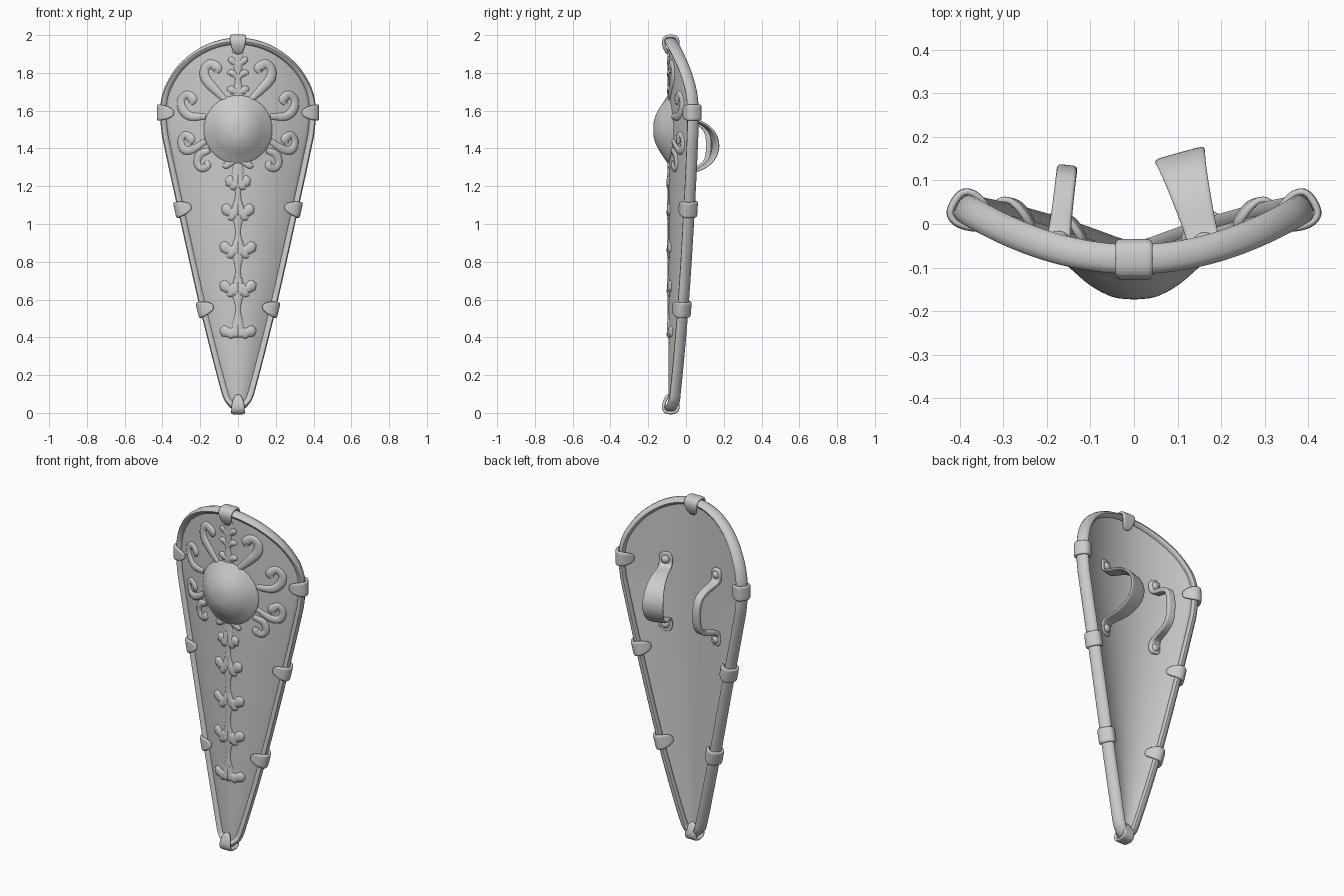
import bpy
import bmesh
import math
from mathutils import Vector

cube = bpy.data.objects.get("Cube")
if cube:
    bpy.data.objects.remove(cube)

steel = bpy.data.materials.new("grey_steel")
steel.use_nodes = True
GREY = (0.6, 0.6, 0.6, 1)
steel.diffuse_color = GREY
steel.node_tree.nodes["Principled BSDF"].inputs["Base Color"].default_value = GREY


def spline(points, steps, closed=False):
    """Smooth curve through points of any dimension."""
    n, out = len(points), []
    for i in range(n if closed else n - 1):
        idx = [i - 1, i, i + 1, i + 2]
        idx = [j % n if closed else min(max(j, 0), n - 1) for j in idx]
        a, b, c, d = (points[j] for j in idx)
        for s in range(steps):
            t = s / steps
            out.append(tuple(0.5 * (2 * q + (r - p) * t + (2 * p - 5 * q + 4 * r - v) * t * t
                                    + (3 * q - p - 3 * r + v) * t ** 3)
                             for p, q, r, v in zip(a, b, c, d)))
    return out if closed else out + [tuple(points[-1])]


# Teardrop outline, (half width, height)
half = [(0, 1.967), (.1, 1.954), (.2, 1.911), (.29, 1.838), (.35, 1.752), (.38, 1.675), (.389, 1.59),
        (.382, 1.49), (.365, 1.4), (.295, 1.08), (.175, .55), (.07, .14), (.038, .055), (0, .028)]
outline = spline(half + [(-x, z) for x, z in half[-2:0:-1]], 6, True)
side = outline[:len(outline) // 2 + 1]


def width(z):
    """Half width of the shield, constant above the shoulder."""
    if z >= 1.59:
        return 0.389
    for (x0, z0), (x1, z1) in zip(side, side[1:]):
        if z1 <= z <= z0:
            return max(x0 + (x1 - x0) * (z0 - z) / max(z0 - z1, 1e-6), 1e-3)
    return 1e-3


def bend(w):
    return 0.42 - 0.3 * w


def surface(x, z, lift=0):
    """Point on the curved middle layer of the plate."""
    w = width(z)
    return Vector((x, -0.081 + bend(w) * x * x / w - lift, z))


def back_normal(p):
    w = max(width(p.z), 0.06)
    return Vector((-2 * bend(w) * p.x / w, 1, 0)).normalized()


def frame(p, tangent):
    t = tangent.normalized()
    n = t.cross(back_normal(p)).normalized()
    return t, n, n.cross(t)


def finish(name, bm, thickness=0.0, subdiv=0):
    bmesh.ops.remove_doubles(bm, verts=bm.verts, dist=1e-5)
    bmesh.ops.recalc_face_normals(bm, faces=bm.faces)
    mesh = bpy.data.meshes.new(name)
    bm.to_mesh(mesh)
    bm.free()
    mesh.materials.append(steel)
    ob = bpy.data.objects.new(name, mesh)
    bpy.context.collection.objects.link(ob)
    if thickness:
        mod = ob.modifiers.new("thickness", 'SOLIDIFY')
        mod.thickness, mod.offset = thickness, 0
    if subdiv:
        mod = ob.modifiers.new("rounding", 'SUBSURF')
        mod.levels = mod.render_levels = subdiv
    bpy.ops.object.select_all(action='DESELECT')
    ob.select_set(True)
    bpy.context.view_layer.objects.active = ob
    bpy.ops.object.shade_smooth_by_angle(angle=math.radians(50))


def skin(bm, rows, wrap_rows=False, wrap_cols=False):
    """Faces between rows of points."""
    grid = [[bm.verts.new(p) for p in row] for row in rows]
    n, m = len(grid), len(grid[0])
    for i in range(n if wrap_rows else n - 1):
        for j in range(m if wrap_cols else m - 1):
            k, l = (i + 1) % n, (j + 1) % m
            bm.faces.new((grid[i][j], grid[i][l], grid[k][l], grid[k][j]))
    return grid


def sweep(bm, path, radii, depth, closed=False, sides=12):
    """Oval tube along a path lying on the plate."""
    rows, n = [], len(path)
    for i, p in enumerate(path):
        a = path[(i - 1) % n] if closed else path[max(i - 1, 0)]
        b = path[(i + 1) % n] if closed else path[min(i + 1, n - 1)]
        t, side_dir, out = frame(p, b - a)
        rows.append([p + side_dir * radii[i] * math.cos(q) + out * depth(radii[i]) * math.sin(q)
                     for q in (2 * math.pi * s / sides for s in range(sides))])
    grid = skin(bm, rows, closed, True)
    if not closed:
        bm.faces.new(grid[0])
        bm.faces.new(grid[-1])


def strap(bm, origin, u, v, axis, profile):
    """Bent band: profile of (u, v, half width) carried along axis."""
    skin(bm, [[origin + u * a + v * b + axis * hw * s for s in (-1, -.5, .5, 1)]
              for a, b, hw in profile])


# Curved plate
bm = bmesh.new()
skin(bm, [[surface(x * u / 12, z) for u in range(-12, 13)] for x, z in side])
finish("shield_plate", bm, 0.022)

# Oval rim
bm = bmesh.new()
rim = [surface(x, z) for x, z in outline]
sweep(bm, rim, [0.019] * len(rim), lambda r: 0.034, True)
finish("rim", bm)

# Clasps folded over the rim
front = [(-.066, -.010, .010), (-.056, -.021, .027), (-.03, -.034, .039), (0, -.041, .045),
         (.022, -.032, .046), (.027, -.012, .046)]
clasp = front + [(a, -b, w) for a, b, w in reversed(front)]
for height in (1.967, 1.59, 1.08, 0.555, 0.028):
    i = min(range(len(side)), key=lambda j: abs(side[j][1] - height))
    for sign in (1,) if i in (0, len(side) - 1) else (1, -1):
        j = sign * i % len(rim)
        t, n, b = frame(rim[j], rim[(j + 1) % len(rim)] - rim[j - 1])
        bm = bmesh.new()
        scale = 0.8 if i == len(side) - 1 else 0.95
        strap(bm, rim[j], n, b, t, [(p, q, w * scale) for p, q, w in clasp])
        finish("rim_clasp", bm, 0.018, 2)

# Central boss, its edge following the plate
bm = bmesh.new()
boss = spline([(.001, .092), (.05, .088), (.1, .068), (.14, .042), (.168, .024), (.181, .014),
               (.178, .002)], 4)
ring = [2 * math.pi * s / 40 for s in range(40)]
skin(bm, [[surface(r * math.cos(a), 1.5 + r * math.sin(a), h) for a in ring] for r, h in boss],
     False, True)
finish("boss", bm)

# Raised ornament: strokes of (x, height, radius), mirrored
scrolls = [
    [(.115, 1.80, .012), (.11, 1.825, .028), (.145, 1.848, .024), (.176, 1.82, .025),
     (.172, 1.77, .028), (.13, 1.72, .025), (.07, 1.66, .016)],
    [(.25, 1.635, .012), (.24, 1.66, .027), (.27, 1.686, .021), (.301, 1.655, .023),
     (.293, 1.605, .026), (.25, 1.57, .024), (.17, 1.57, .016)],
    [(.258, 1.425, .012), (.25, 1.45, .027), (.28, 1.473, .019), (.302, 1.44, .020),
     (.286, 1.395, .024), (.24, 1.395, .022), (.17, 1.44, .016)],
    [(.165, 1.335, .01), (.165, 1.31, .025), (.195, 1.295, .02), (.216, 1.325, .021),
     (.2, 1.37, .022), (.15, 1.39, .016)],
    [(.04, 1.885, .006), (.035, 1.87, .02), (.012, 1.85, .016), (0, 1.83, .01)],
    [(.05, 1.79, .006), (.04, 1.80, .018), (.015, 1.79, .016), (0, 1.76, .01)],
    [(.045, 1.70, .008), (.04, 1.71, .023), (.012, 1.70, .017), (0, 1.68, .01)],
    [(.08, 1.315, .006), (.065, 1.31, .019), (.035, 1.325, .017), (0, 1.34, .01)],
]
# Leaf pairs down the stem: height, spread, droop of the tips
for z, spread, droop in ((1.215, .05, .015), (1.06, .068, .022), (.86, .078, .022),
                         (.655, .078, -.022), (.425, .078, -.01)):
    for flip in (1, -1):
        k = 1 if flip * droop > 0 else 0.55
        scrolls.append([(spread * k + .016, z + droop * flip * 1.3, .008),
                        (spread * k, z + droop * flip, .03 if k == 1 else .024),
                        (spread * k * .55, z, .024), (.014, z + droop * flip * .5, .024),
                        (.008, z + .06 * max(flip, -.3), .014)])
bm = bmesh.new()
for stroke in scrolls:
    for sign in (1, -1):
        pts = spline(stroke, 5)
        sweep(bm, [surface(sign * x, z, .009) for x, z, r in pts], [r for x, z, r in pts],
              lambda r: 0.005 + 0.32 * r, sides=10)
# Stem strands, pinched between the leaf pairs
for top, bottom in ((1.93, 1.68), (1.34, 0.42)):
    count = 40
    path = [surface(0, top + (bottom - top) * i / count, .008) for i in range(count + 1)]
    sweep(bm, path, [.024 + .009 * math.cos((p.z - 1.06) * 2 * math.pi / .205) for p in path],
          lambda r: 0.010, sides=10)
finish("relief_ornament", bm)


# Arm strap and hand grip on the back, with rivets
def handle(name, x, lean, bow, thickness):
    origin = surface(x, 1.415)
    n, up = back_normal(origin), Vector((0, 0, 1))
    n = Vector((n.x * lean, n.y, 0)).normalized()
    strip = bow + [(h, -z, w) for h, z, w in reversed(bow[:-1])]
    bm = bmesh.new()
    strap(bm, origin, n, up, up.cross(n), strip)
    finish(name, bm, thickness, 2)
    for sign in (1, -1):
        bm = bmesh.new()
        bmesh.ops.create_uvsphere(bm, u_segments=16, v_segments=8, radius=0.023)
        spot = origin + n * 0.024 + up * 0.19 * sign
        for v in bm.verts:
            v.co = spot + up.cross(n) * v.co.x + up * v.co.y + n * v.co.z * 0.7
        finish(name + "_rivet", bm)


handle("arm_strap", 0.165, 1, [(.016, .232, .016), (.016, .222, .034), (.016, .19, .042),
                               (.017, .155, .038), (.05, .142, .038), (.12, .135, .045),
                               (.19, .095, .053), (.22, .04, .06), (.225, 0, .06)], 0.014)
handle("hand_grip", -0.175, 0.4, [(.016, .226, .014), (.016, .216, .031), (.016, .185, .037),
                                  (.018, .150, .028), (.06, .134, .025), (.12, .122, .024),
                                  (.168, .09, .024), (.178, .03, .024), (.178, 0, .024)], 0.028)
